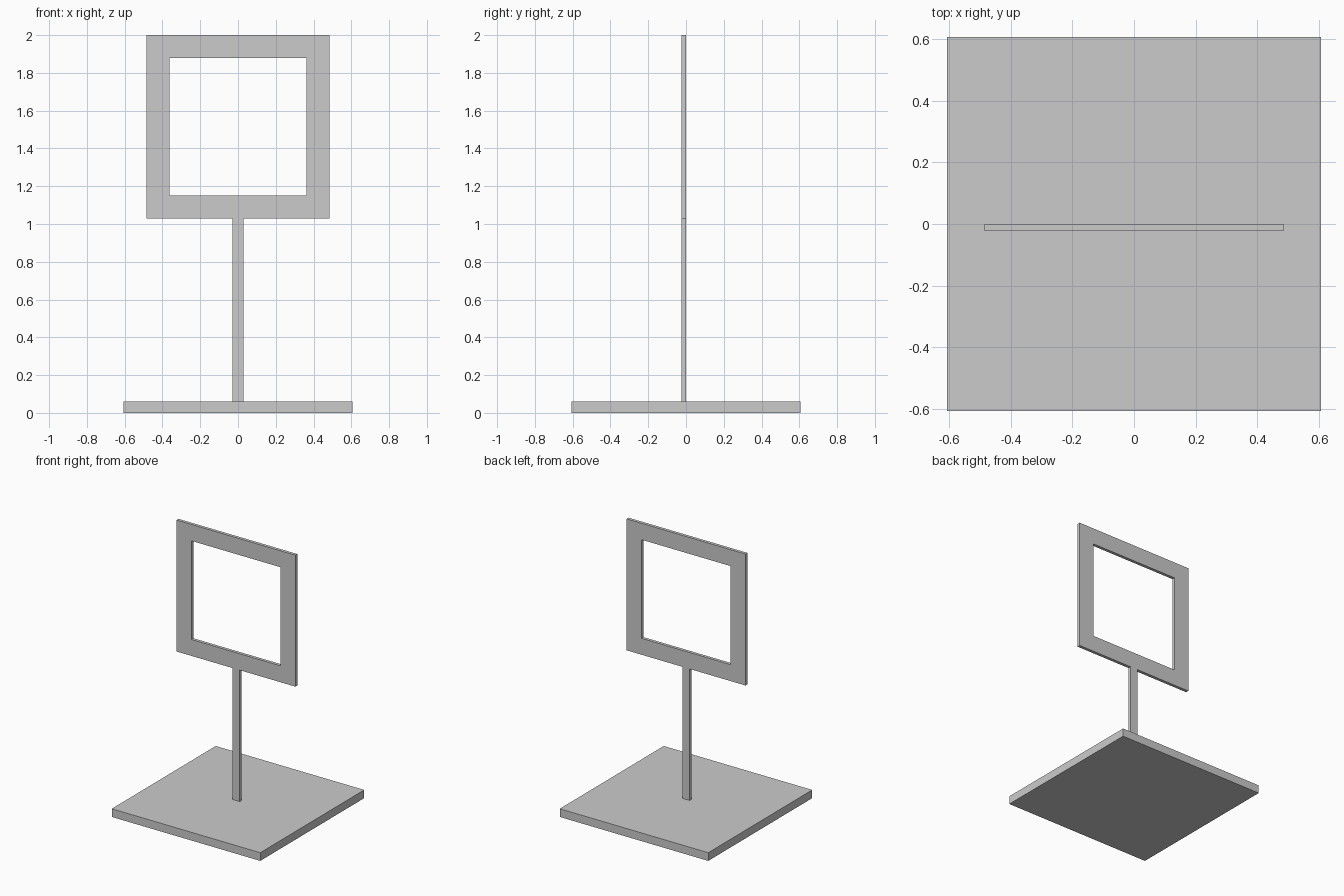
import bpy, bmesh

if "Cube" in bpy.data.objects:
    bpy.data.objects.remove(bpy.data.objects["Cube"])

U = 2 / 66                 # design unit: the sign is 66 units tall
Y0, Y1 = -0.023, 0.0       # front and back of the thin post and frame


def make_object(name, bm):
    bmesh.ops.recalc_face_normals(bm, faces=bm.faces)
    mesh = bpy.data.meshes.new(name)
    bm.to_mesh(mesh)
    bm.free()
    obj = bpy.data.objects.new(name, mesh)
    bpy.context.collection.objects.link(obj)
    return obj


def box(name, lo, hi):
    bm = bmesh.new()
    bmesh.ops.create_cube(bm, size=1)
    for v in bm.verts:
        v.co = [(a + b) / 2 + c * (b - a) for a, b, c in zip(lo, hi, v.co)]
    return make_object(name, bm)


def square_frame(name, outer, inner, zc):
    # Four square loops joined into a closed ring
    bm = bmesh.new()
    corners = [(-1, -1), (1, -1), (1, 1), (-1, 1)]
    loops = [[bm.verts.new((r * sx, y, zc + r * sz)) for sx, sz in corners]
             for r, y in ((outer, Y0), (outer, Y1), (inner, Y1), (inner, Y0))]
    for i in range(4):
        a, b = loops[i], loops[(i + 1) % 4]
        for j in range(4):
            k = (j + 1) % 4
            bm.faces.new((a[j], a[k], b[k], b[j]))
    return make_object(name, bm)


# Square base plate
box("base_plate", (-20 * U, -20 * U, 0), (20 * U, 20 * U, 2 * U))

# Thin upright post
box("post", (-U, Y0, 2 * U), (U, Y1, 34 * U))

# Open square frame on top
square_frame("sign_frame", 16 * U, 12 * U, 50 * U)
